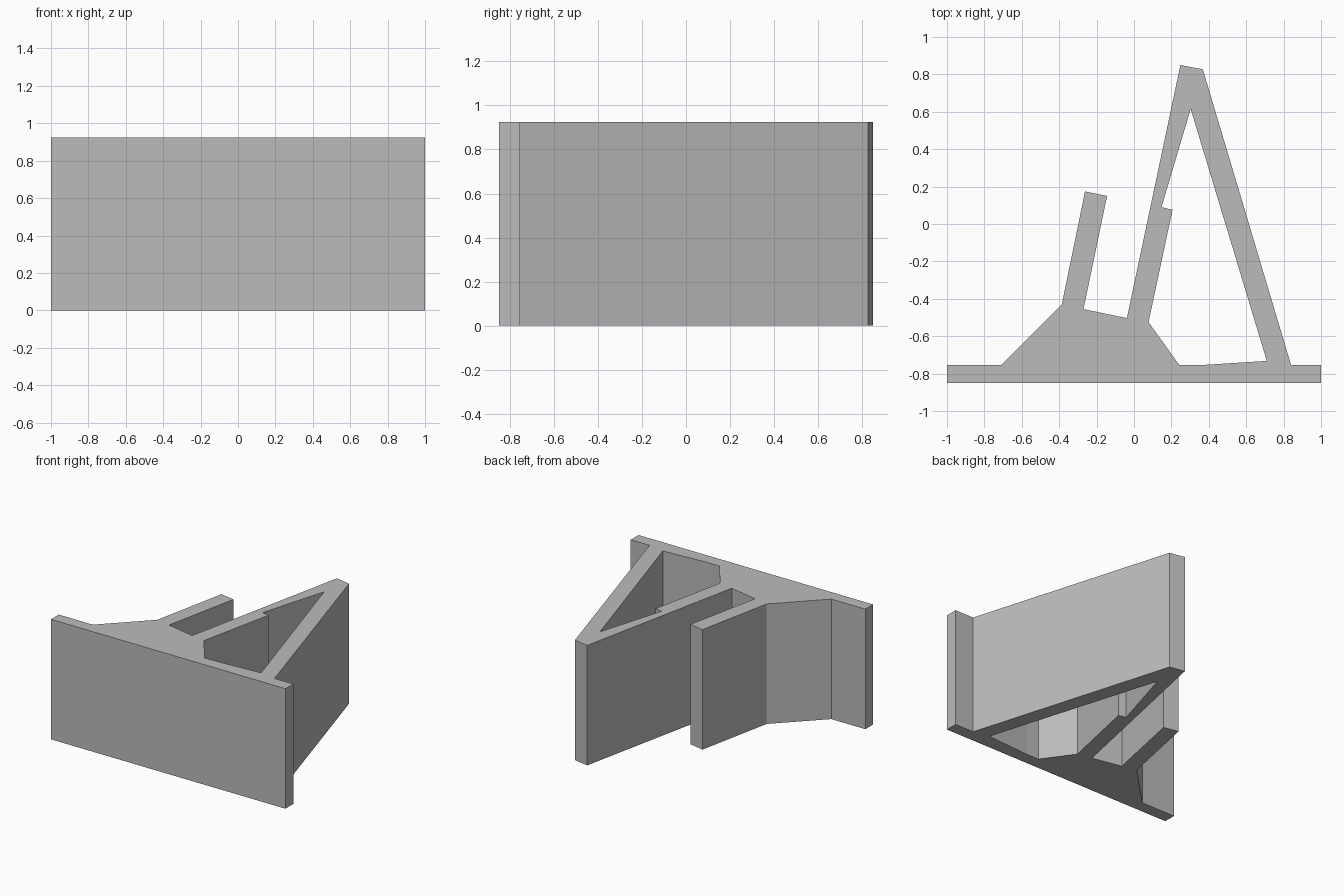
import bpy
import bmesh

HEIGHT = 0.925

cube = bpy.data.objects.get("Cube")
if cube:
    bpy.data.objects.remove(cube, do_unlink=True)

# Base plate, sloping foot, short slot wall and tall leaning support
outline = [(-1, -0.85), (1, -0.85), (1, -0.755), (0.84, -0.755),
           (0.368, 0.827), (0.248, 0.85), (-0.038, -0.503), (-0.27, -0.455),
           (-0.144, 0.15), (-0.262, 0.174), (-0.386, -0.43),
           (-0.71, -0.755), (-1, -0.755)]

# Opening between the tall wall and the rear brace
opening = [(0.303, 0.615), (0.147, 0.09), (0.206, 0.076), (0.078, -0.525),
           (0.243, -0.755), (0.35, -0.755), (0.71, -0.732)]


def add_loop(bm, points):
    verts = [bm.verts.new((x, y, 0)) for x, y in points]
    return [bm.edges.new((a, b)) for a, b in zip(verts, verts[1:] + verts[:1])]


# Fill the profile around its opening and raise it
bm = bmesh.new()
edges = add_loop(bm, outline) + add_loop(bm, opening)
bmesh.ops.triangle_fill(bm, edges=edges, use_beauty=True)
raised = bmesh.ops.extrude_face_region(bm, geom=bm.faces[:], use_keep_orig=True)
top = [g for g in raised["geom"] if isinstance(g, bmesh.types.BMVert)]
bmesh.ops.translate(bm, verts=top, vec=(0, 0, HEIGHT))
bmesh.ops.recalc_face_normals(bm, faces=bm.faces[:])

mesh = bpy.data.meshes.new("slotted_stand")
bm.to_mesh(mesh)
bm.free()
stand = bpy.data.objects.new("slotted_stand", mesh)
bpy.context.collection.objects.link(stand)

# Plain grey
grey = bpy.data.materials.new("plain_grey")
grey.use_nodes = True
colour = (0.5, 0.5, 0.5, 1)
grey.diffuse_color = colour
grey.node_tree.nodes["Principled BSDF"].inputs["Base Color"].default_value = colour
mesh.materials.append(grey)
